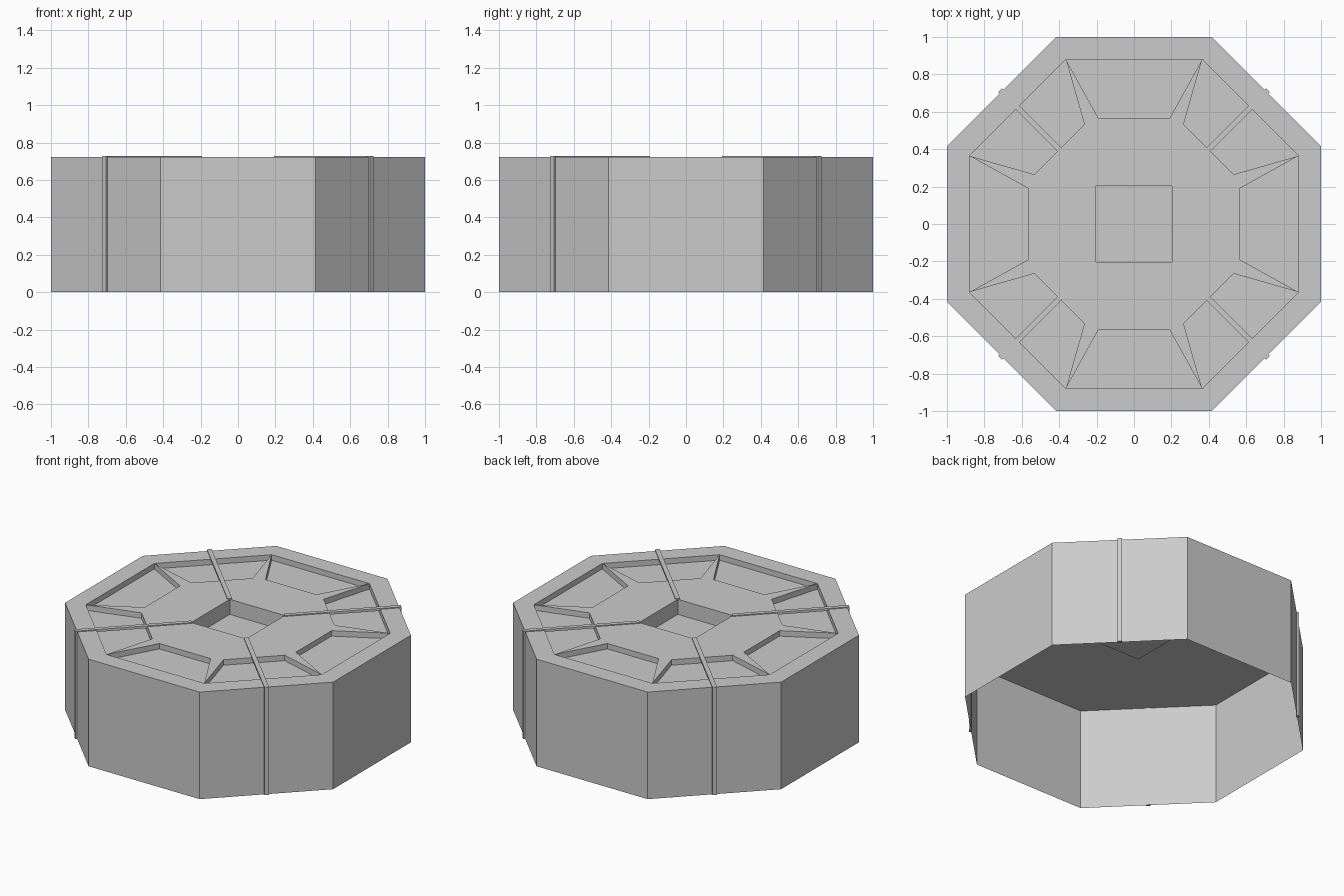
import bpy, bmesh, math

if "Cube" in bpy.data.objects:
    bpy.data.objects.remove(bpy.data.objects["Cube"])

TOP, FLOOR, PIT = 0.722, 0.685, 0.62


def ring(profile, count, start=0.0):
    """Repeat (radial, sideways) points around z, counter-clockwise."""
    pts = []
    for k in range(count):
        a = start + k * 2 * math.pi / count
        c, s = math.cos(a), math.sin(a)
        pts += [(r * c - t * s, r * s + t * c) for r, t in profile]
    return pts


OUTER = ring([(1.0, math.tan(math.pi / 8))], 8)
RIM = ring([(0.88, 0.88 * math.tan(math.pi / 8))], 8)
STAR = ring([(0.565, -0.19), (0.565, 0.19), (0.88, 0.88 * math.tan(math.pi / 8))], 8)
SQUARE = ring([(0.205, 0.205)], 4)


def band(bm, loop, z0, z1, inward=False):
    """Vertical wall following a loop."""
    n = len(loop)
    for i in range(n):
        a, b = loop[i], loop[(i + 1) % n]
        quad = [(*a, z0), (*b, z0), (*b, z1), (*a, z1)]
        if inward:
            quad.reverse()
        bm.faces.new([bm.verts.new(p) for p in quad])


def plate(bm, loops, z):
    """Flat upward plate bounded by the first loop, with the others as holes."""
    edges = []
    for loop in loops:
        vs = [bm.verts.new((*p, z)) for p in loop]
        edges += [bm.edges.new((vs[i - 1], vs[i])) for i in range(len(vs))]
    res = bmesh.ops.triangle_fill(bm, edges=edges, use_beauty=True, normal=(0, 0, 1))
    faces = [f for f in res["geom"] if isinstance(f, bmesh.types.BMFace)]
    for f in faces:
        f.normal_update()
        if f.normal.z < 0:
            f.normal_flip()


def finish(bm, name):
    bmesh.ops.remove_doubles(bm, verts=bm.verts, dist=1e-4)
    me = bpy.data.meshes.new(name)
    bm.to_mesh(me)
    bm.free()
    ob = bpy.data.objects.new(name, me)
    bpy.context.collection.objects.link(ob)
    return ob


# Outer shell, open underneath, with raised rim
bm = bmesh.new()
band(bm, OUTER, 0, TOP)
plate(bm, [OUTER, RIM], TOP)
band(bm, RIM, FLOOR, TOP, inward=True)
finish(bm, "octagonal_shell")

# Recess floor under the eight trapezoid panels
bm = bmesh.new()
plate(bm, [OUTER, SQUARE], FLOOR)
finish(bm, "recess_floor")

# Raised star-shaped centre with square pit
bm = bmesh.new()
plate(bm, [STAR, SQUARE], TOP)
band(bm, STAR, FLOOR, TOP)
band(bm, SQUARE, PIT, TOP, inward=True)
plate(bm, [SQUARE], PIT)
finish(bm, "star_panel")

# Thin seams running over the top and down the diagonal sides
W = 0.014
SEAM = [(0.287, 0.712), (0.287, 0.728), (1.012, 0.728), (1.012, 0), (0.995, 0), (0.995, 0.712)]
for k in range(4):
    bm = bmesh.new()
    sides = [[bm.verts.new((x, y, z)) for x, z in SEAM] for y in (-W, W)]
    for s in sides:
        bm.faces.new(s)
    for i in range(len(SEAM)):
        bm.faces.new((sides[0][i - 1], sides[0][i], sides[1][i], sides[1][i - 1]))
    bmesh.ops.recalc_face_normals(bm, faces=bm.faces)
    seam = finish(bm, f"seam_{k + 1}")
    seam.rotation_euler.z = math.pi / 4 + k * math.pi / 2
